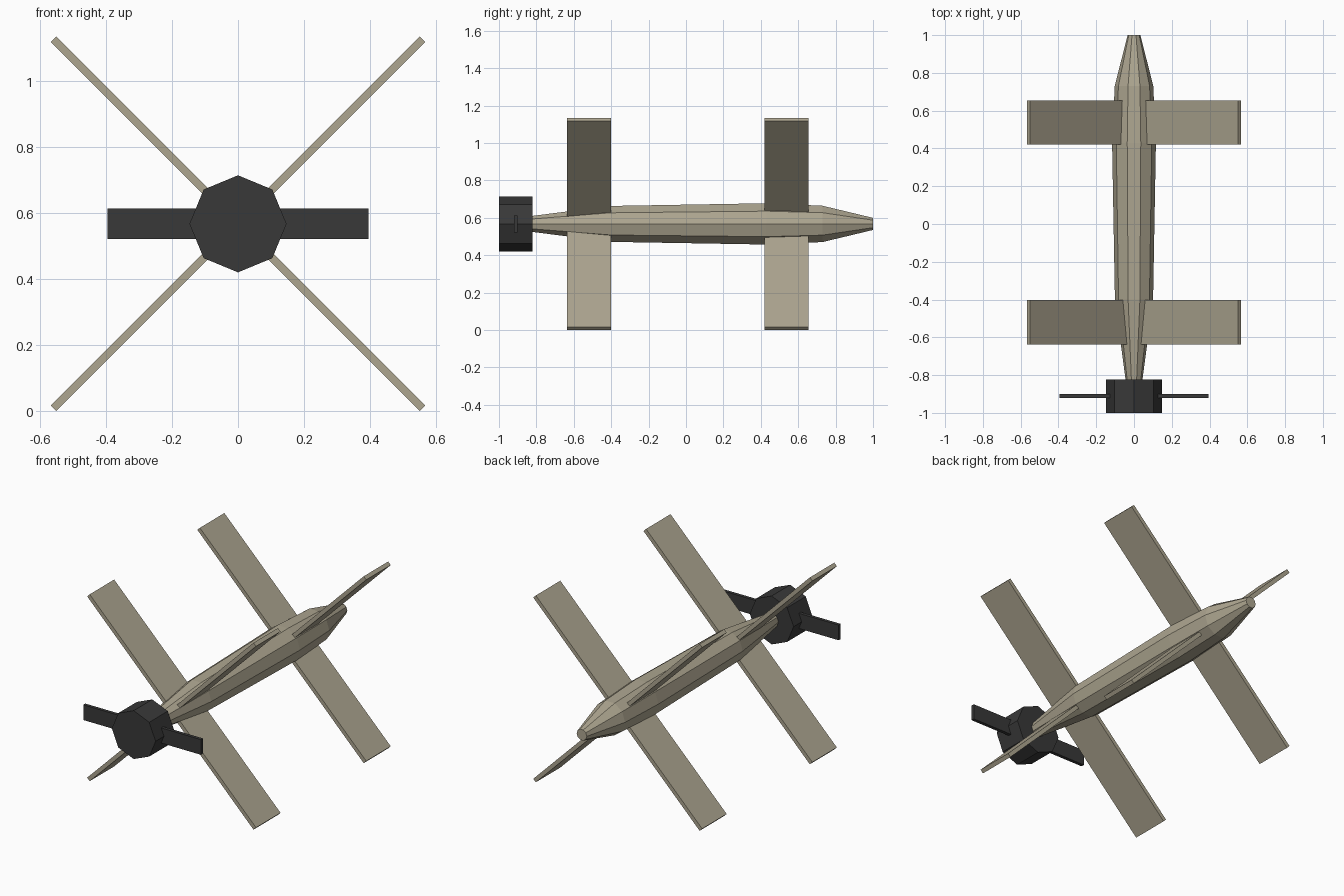
import bpy, bmesh
from math import radians, cos, sin, pi
from mathutils import Matrix

if "Cube" in bpy.data.objects:
    bpy.data.objects.remove(bpy.data.objects["Cube"])

CZ = 0.567  # height of the long axis


def material(name, color):
    m = bpy.data.materials.new(name)
    m.diffuse_color = (*color, 1)
    m.use_nodes = True
    m.node_tree.nodes["Principled BSDF"].inputs["Base Color"].default_value = m.diffuse_color
    return m


TAN = material("tan paint", (0.42, 0.38, 0.28))
DARK = material("dark metal", (0.04, 0.04, 0.04))


def finish(name, bm, mat):
    bmesh.ops.recalc_face_normals(bm, faces=bm.faces[:])
    mesh = bpy.data.meshes.new(name)
    bm.to_mesh(mesh)
    bm.free()
    mesh.materials.append(mat)
    ob = bpy.data.objects.new(name, mesh)
    ob.location.z = CZ
    bpy.context.collection.objects.link(ob)
    return ob


def loft(name, stations, sides, mat):
    """Flat-sided body of revolution along y from (y, radius) stations."""
    bm = bmesh.new()
    rings = [[bm.verts.new((r * cos(2 * pi * i / sides), y, r * sin(2 * pi * i / sides)))
              for i in range(sides)] for y, r in stations]
    for a, b in zip(rings, rings[1:]):
        for i in range(sides):
            j = (i + 1) % sides
            bm.faces.new((a[i], a[j], b[j], b[i]))
    bm.faces.new(rings[0])
    bm.faces.new(rings[-1])
    return finish(name, bm, mat)


def box(name, lo, hi, mat, angle=0):
    """Box between two corners, turned about the long axis."""
    bm = bmesh.new()
    bmesh.ops.create_cube(bm, size=1)
    for v in bm.verts:
        v.co = [l + (h - l) * (c + 0.5) for l, h, c in zip(lo, hi, v.co)]
    bm.transform(Matrix.Rotation(angle, 4, 'Y'))
    return finish(name, bm, mat)


# Fuselage
loft("fuselage", [(-0.83, 0.044), (-0.40, 0.101), (0.43, 0.116),
                  (0.73, 0.102), (1.0, 0.034)], 10, TAN)

# Front and rear sets of four wings in an X
for label, y0, y1 in (("front", -0.637, -0.402), ("rear", 0.42, 0.655)):
    for k in range(4):
        box(f"{label}_wing_{k + 1}", (0.05, y0, -0.012), (0.79, y1, 0.012),
            TAN, radians(45 + 90 * k))

# Propeller hub and its two blades
loft("propeller_hub", [(-1.0, 0.147), (-0.822, 0.147)], 8, DARK)
for side, angle in (("right", 0), ("left", pi)):
    box(f"propeller_blade_{side}", (0.1, -0.92, -0.046), (0.395, -0.9, 0.046), DARK, angle)
